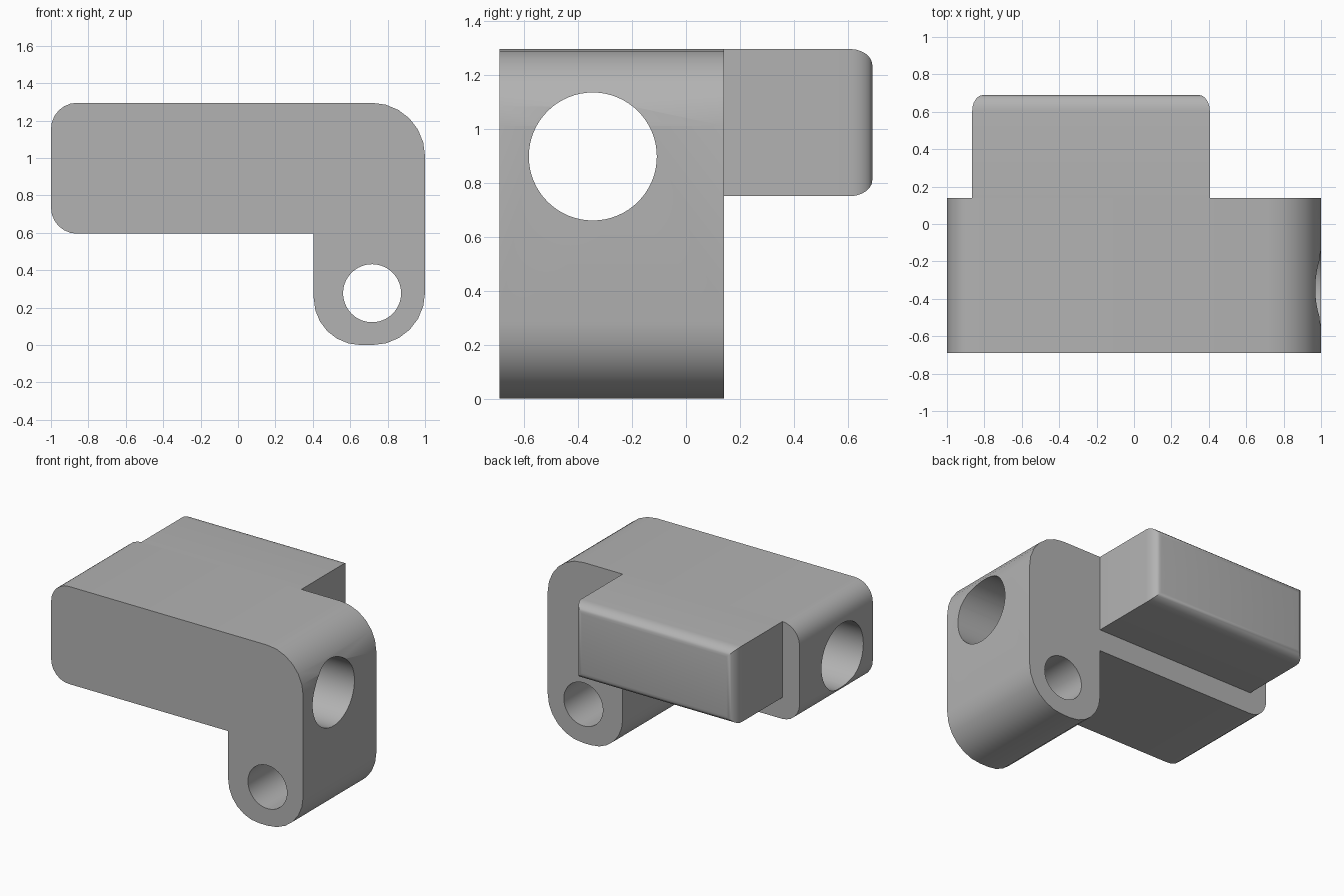
import bpy, bmesh, math
from mathutils import Matrix, Vector

if "Cube" in bpy.data.objects:
    bpy.data.objects.remove(bpy.data.objects["Cube"], do_unlink=True)

grey = bpy.data.materials.new("plain grey")
grey.use_nodes = True
colour = (0.45, 0.45, 0.45, 1)
grey.diffuse_color = colour
grey.node_tree.nodes["Principled BSDF"].inputs["Base Color"].default_value = colour

FRONT, STEP, BACK = -0.69, 0.14, 0.69
TOP = 1.295


def add_object(name, bm):
    bmesh.ops.recalc_face_normals(bm, faces=bm.faces)
    mesh = bpy.data.meshes.new(name)
    bm.to_mesh(mesh)
    bm.free()
    mesh.materials.append(grey)
    obj = bpy.data.objects.new(name, mesh)
    bpy.context.collection.objects.link(obj)
    return obj


def rounded_outline(corners, steps=6):
    """Replace each (x, z, radius) right-angle corner with an arc."""
    points = []
    for i, (x, z, r) in enumerate(corners):
        here = Vector((x, z))
        before = (Vector(corners[i - 1][:2]) - here).normalized()
        after = (Vector(corners[(i + 1) % len(corners)][:2]) - here).normalized()
        if r == 0:
            points.append(here)
            continue
        centre = here + (before + after) * r
        for s in range(steps + 1):
            a = s / steps * math.pi / 2
            points.append(centre - after * r * math.cos(a) - before * r * math.sin(a))
    return points


def cylinder(name, radius, length, centre, axis):
    bm = bmesh.new()
    turn = Vector((0, 0, 1)).rotation_difference(Vector(axis)).to_matrix().to_4x4()
    bmesh.ops.create_cone(bm, cap_ends=True, segments=64, radius1=radius, radius2=radius,
                          depth=length, matrix=Matrix.Translation(centre) @ turn)
    obj = add_object(name, bm)
    obj.hide_render = True
    return obj


def combine(target, other, operation):
    mod = target.modifiers.new(operation, "BOOLEAN")
    mod.operation, mod.object, mod.solver = operation, other, "EXACT"
    bpy.context.view_layer.objects.active = target
    bpy.ops.object.modifier_apply(modifier=mod.name)
    bpy.data.objects.remove(other, do_unlink=True)


# L-shaped body with rounded corners, extruded front to back
outline = rounded_outline([(-1, 0.595, 0.14), (0.405, 0.595, 0), (0.405, 0, 0.25),
                           (1, 0, 0.28), (1, TOP, 0.285), (-1, TOP, 0.14)])
bm = bmesh.new()
face = bm.faces.new([bm.verts.new((p.x, FRONT, p.y)) for p in outline])
new = bmesh.ops.extrude_face_region(bm, geom=[face])["geom"]
bmesh.ops.translate(bm, vec=(0, STEP - FRONT, 0),
                    verts=[g for g in new if isinstance(g, bmesh.types.BMVert)])
body = add_object("bracket_body", bm)

# Back block, its rear edges rounded a little deeper than wide
left, right, bottom, stretch = -0.865, 0.405, 0.75, 1.4
depth = (BACK - STEP) / stretch
bm = bmesh.new()
bmesh.ops.create_cube(bm, size=1)
bmesh.ops.scale(bm, vec=(right - left, depth, TOP - bottom), verts=bm.verts)
bmesh.ops.translate(bm, vec=((left + right) / 2, -depth / 2, (bottom + TOP) / 2), verts=bm.verts)
rear = [e for e in bm.edges if all(abs(v.co.y) < 0.001 for v in e.verts)]
bmesh.ops.bevel(bm, geom=rear, offset=0.06, segments=6, profile=0.5, affect="EDGES")
for v in bm.verts:
    v.co.y = BACK + v.co.y * stretch
block = add_object("back_block", bm)
combine(body, block, "UNION")

# Long bore from side to side, and the pin hole through the leg
combine(body, cylinder("bore_cutter", 0.237, 3, (0, -0.345, 0.897), (1, 0, 0)), "DIFFERENCE")
combine(body, cylinder("pin_cutter", 0.155, 3, (0.717, 0, 0.277), (0, 1, 0)), "DIFFERENCE")

bpy.ops.object.select_all(action="DESELECT")
body.select_set(True)
bpy.context.view_layer.objects.active = body
bpy.ops.object.shade_smooth_by_angle(angle=math.radians(35))
